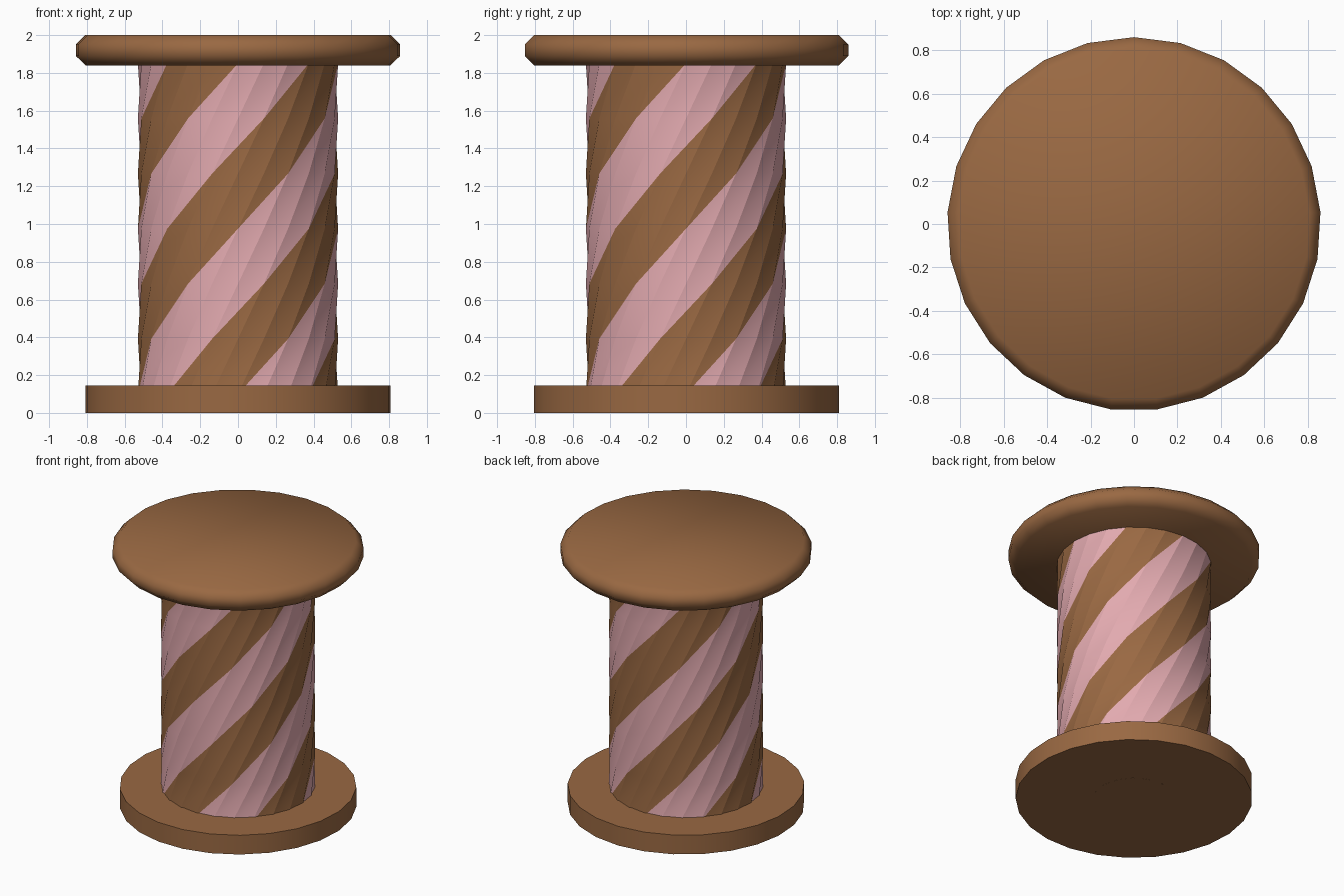
import bpy, bmesh, math

if "Cube" in bpy.data.objects:
    bpy.data.objects.remove(bpy.data.objects["Cube"])


def material(name, rgb):
    m = bpy.data.materials.new(name)
    m.diffuse_color = (*rgb, 1)
    m.use_nodes = True
    m.node_tree.nodes["Principled BSDF"].inputs["Base Color"].default_value = m.diffuse_color
    return m


BROWN = material("brown_wood", (0.32, 0.14, 0.055))
PINK = material("pink_thread", (0.76, 0.40, 0.43))


def disc(name, radius, z0, z1, sides=25):
    bpy.ops.mesh.primitive_cylinder_add(vertices=sides, radius=radius, depth=z1 - z0,
                                        location=(0, 0, (z0 + z1) / 2))
    ob = bpy.context.object
    ob.name = name
    ob.data.materials.append(BROWN)
    return ob


# base disc with crisp rims, and the axle end showing flush underneath
disc("base_disc", 0.81, 0, 0.145)
bpy.ops.object.shade_smooth_by_angle(angle=math.radians(30))
disc("axle", 0.28, -0.0005, 1.9)
bpy.ops.object.shade_smooth_by_angle(angle=math.radians(30))

# top disc with softened rims
top = disc("top_disc", 0.86, 1.84, 2.0)
bevel = top.modifiers.new("soft_rim", 'BEVEL')
bevel.width = 0.05
bevel.segments = 1
bevel.limit_method = 'ANGLE'
bevel.angle_limit = math.radians(40)
bpy.ops.object.shade_smooth()

# striped core: a tube twisted half a turn, coloured in eight equal strips
COLS, ROWS, RADIUS, Z0, Z1 = 24, 6, 0.53, 0.1, 1.85
bm = bmesh.new()
rings = []
for r in range(ROWS + 1):
    z = Z0 + (Z1 - Z0) * r / ROWS
    twist = math.pi * r / ROWS
    rings.append([bm.verts.new((RADIUS * math.cos(twist + math.tau * c / COLS),
                                RADIUS * math.sin(twist + math.tau * c / COLS), z))
                  for c in range(COLS)])
for low, high in zip(rings, rings[1:]):
    for c in range(COLS):
        d = (c + 1) % COLS
        face = bm.faces.new((low[c], low[d], high[d], high[c]))
        face.material_index = 1 - (c // 3) % 2
bm.faces.new(rings[0][::-1])
bm.faces.new(rings[-1])
# split each twisted quad along its shorter diagonal for a round outline
for f in [f for f in bm.faces if len(f.verts) == 4]:
    low_d, high_c = f.verts[1], f.verts[3]
    bmesh.utils.face_split(f, low_d, high_c)
mesh = bpy.data.meshes.new("striped_core")
bm.to_mesh(mesh)
bm.free()
mesh.materials.append(BROWN)
mesh.materials.append(PINK)
core = bpy.data.objects.new("striped_core", mesh)
bpy.context.collection.objects.link(core)
bpy.context.view_layer.objects.active = core
core.select_set(True)
top.select_set(False)
bpy.ops.object.shade_smooth_by_angle(angle=math.radians(30))
